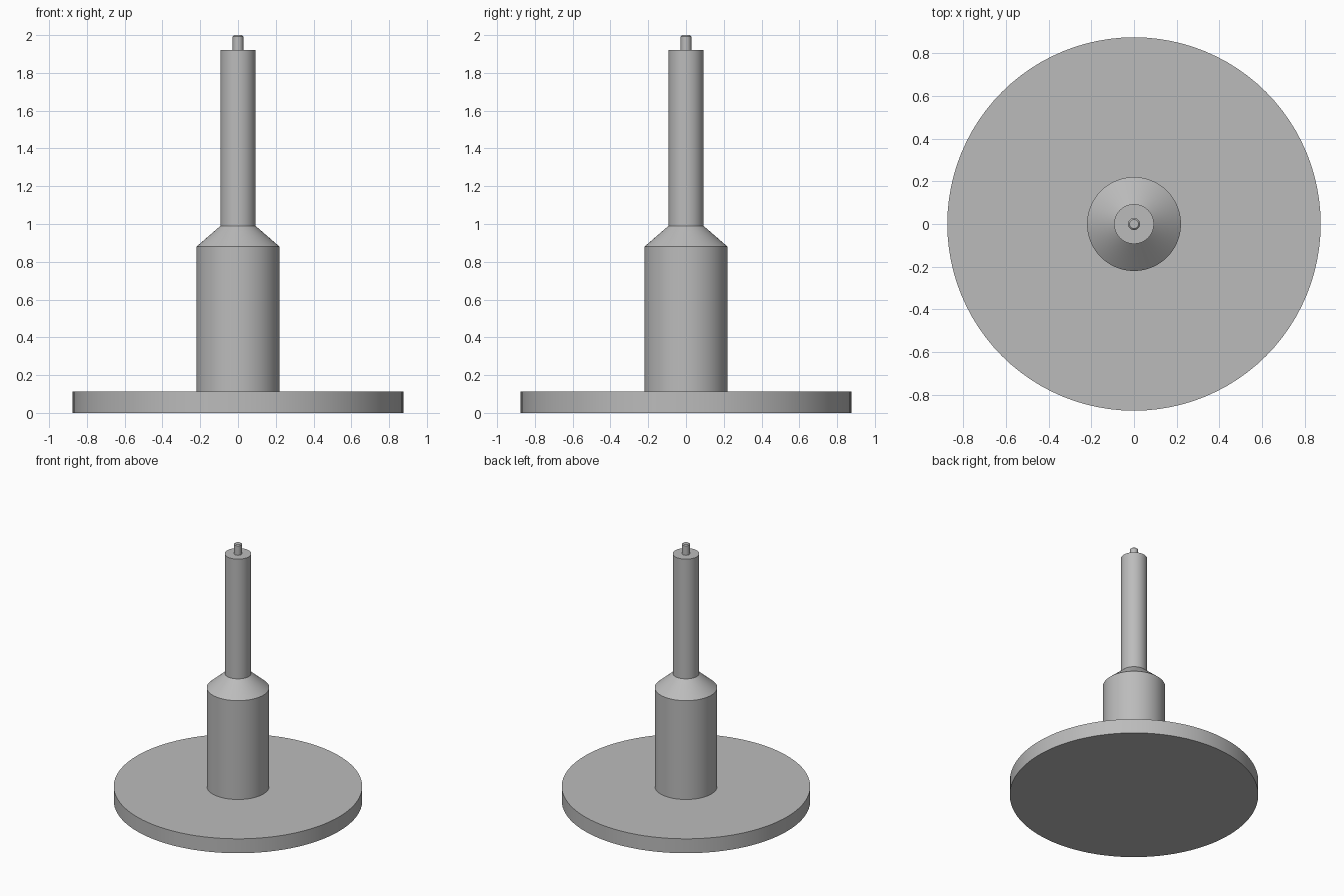
import bpy
import math

cube = bpy.data.objects.get("Cube")
if cube:
    bpy.data.objects.remove(cube, do_unlink=True)

SEGMENTS = 96

grey = bpy.data.materials.new("plain grey")
grey.use_nodes = True
colour = (0.5, 0.5, 0.5, 1)
grey.diffuse_color = colour
grey.node_tree.nodes["Principled BSDF"].inputs["Base Color"].default_value = colour


def turned_part(name, profile):
    """Closed solid of revolution from (radius, height) points, bottom to top."""
    n = SEGMENTS
    angles = [math.tau * i / n for i in range(n)]
    verts = [(r * math.cos(a), r * math.sin(a), z) for r, z in profile for a in angles]
    faces = [list(range(n))[::-1]]
    for ring in range(len(profile) - 1):
        low, high = ring * n, (ring + 1) * n
        for i in range(n):
            j = (i + 1) % n
            faces.append([low + i, low + j, high + j, high + i])
    top = (len(profile) - 1) * n
    faces.append(list(range(top, top + n)))

    mesh = bpy.data.meshes.new(name)
    mesh.from_pydata(verts, [], faces)
    mesh.materials.append(grey)
    obj = bpy.data.objects.new(name, mesh)
    bpy.context.collection.objects.link(obj)
    bpy.ops.object.select_all(action="DESELECT")
    obj.select_set(True)
    bpy.context.view_layer.objects.active = obj
    bpy.ops.object.shade_smooth_by_angle(angle=math.radians(25))
    return obj


# Flat round foot
turned_part("base_disc", [(0.875, 0), (0.875, 0.112)])

# Stepped shaft: wide column, tapered shoulder, slim rod, chamfered tip pin
turned_part("stepped_shaft", [
    (0.22, 0.112), (0.22, 0.88), (0.093, 0.99), (0.093, 1.92),
    (0.028, 1.92), (0.028, 1.993), (0.021, 2.0),
])
